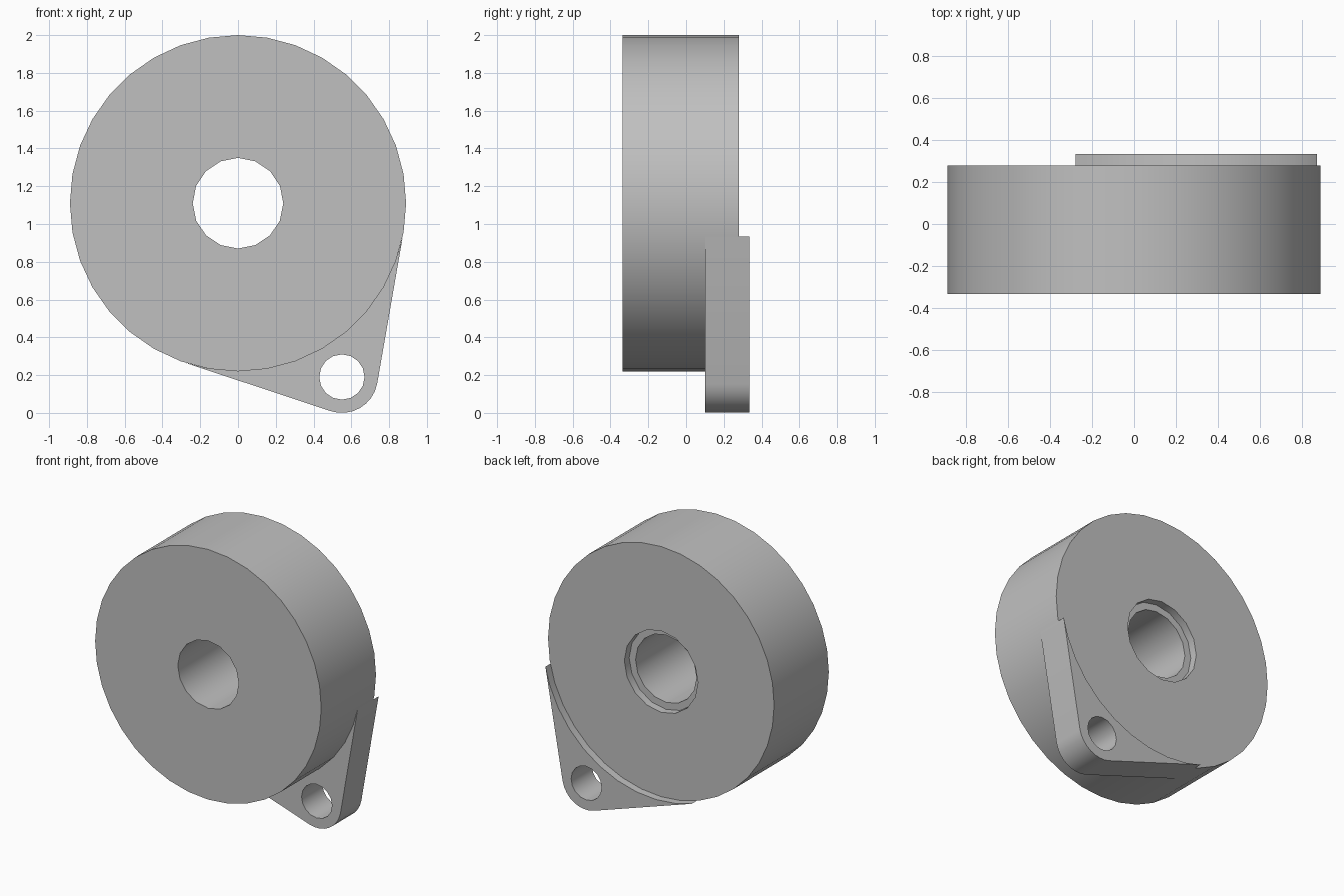
import bpy, bmesh, math

cube = bpy.data.objects.get("Cube")
if cube:
    bpy.data.objects.remove(cube, do_unlink=True)

grey = bpy.data.materials.new("plain grey")
grey.use_nodes = True
colour = (0.53, 0.53, 0.53, 1)
grey.diffuse_color = colour
grey.node_tree.nodes["Principled BSDF"].inputs["Base Color"].default_value = colour

FRONT, BACK = -0.335, 0.335
DISC_BACK, STEP, LUG_FRONT = 0.28, 0.225, 0.10
CENTRE, DISC_R = (0, 1.11), 0.89
PIN, LUG_R = (0.55, 0.19), 0.19


def arc(centre, radius, degrees):
    """Points in the x-z plane at the given angles."""
    return [(centre[0] + radius * math.cos(math.radians(d)),
             centre[1] + radius * math.sin(math.radians(d))) for d in degrees]


def circle(centre, radius, sides):
    return arc(centre, radius, [i * 360 / sides for i in range(sides)])


def ring(bm, points, y):
    """A closed loop of edges at depth y."""
    verts = [bm.verts.new((x, y, z)) for x, z in points]
    edges = [bm.edges.new((v, verts[i - 1])) for i, v in enumerate(verts)]
    return verts, edges


def wall(bm, a, b):
    for i in range(len(a[0])):
        bm.faces.new((a[0][i - 1], a[0][i], b[0][i], b[0][i - 1]))


def cap(bm, outer, inner):
    bmesh.ops.triangle_fill(bm, edges=outer[1] + inner[1],
                            use_beauty=True, normal=(0, 1, 0))


def finish(bm, name):
    bmesh.ops.recalc_face_normals(bm, faces=bm.faces)
    mesh = bpy.data.meshes.new(name)
    bm.to_mesh(mesh)
    bm.free()
    mesh.materials.append(grey)
    obj = bpy.data.objects.new(name, mesh)
    bpy.context.collection.objects.link(obj)
    bpy.ops.object.select_all(action='DESELECT')
    obj.select_set(True)
    bpy.context.view_layer.objects.active = obj
    bpy.ops.object.shade_smooth_by_angle(angle=math.radians(30))


# Thick disc with a through bore and a shallow counterbore at the back
bm = bmesh.new()
rim = circle(CENTRE, DISC_R, 36)
bore = circle(CENTRE, 0.24, 16)
recess = circle(CENTRE, 0.29, 16)
rim_front, rim_back = ring(bm, rim, FRONT), ring(bm, rim, DISC_BACK)
bore_front, bore_back = ring(bm, bore, FRONT), ring(bm, bore, STEP)
recess_front, recess_back = ring(bm, recess, STEP), ring(bm, recess, DISC_BACK)
for pair in ((rim_front, rim_back), (bore_front, bore_back), (recess_front, recess_back)):
    wall(bm, *pair)
for pair in ((rim_front, bore_front), (recess_front, bore_back), (rim_back, recess_back)):
    cap(bm, *pair)
finish(bm, "disc_body")

# Mounting lug: tangent sides, rounded tip, inner edge hugging the disc
start, end = -108.3, -11.5
tip = [start + i * (end - start) / 8 for i in range(9)]
hug = [end] + list(range(-20, -101, -10)) + [start]
outline = arc(PIN, LUG_R, tip) + arc(CENTRE, DISC_R, hug)
hole = circle(PIN, 0.12, 16)
bm = bmesh.new()
lug_front, lug_back = ring(bm, outline, LUG_FRONT), ring(bm, outline, BACK)
hole_front, hole_back = ring(bm, hole, LUG_FRONT), ring(bm, hole, BACK)
wall(bm, lug_front, lug_back)
wall(bm, hole_front, hole_back)
cap(bm, lug_front, hole_front)
cap(bm, lug_back, hole_back)
finish(bm, "mounting_lug")
